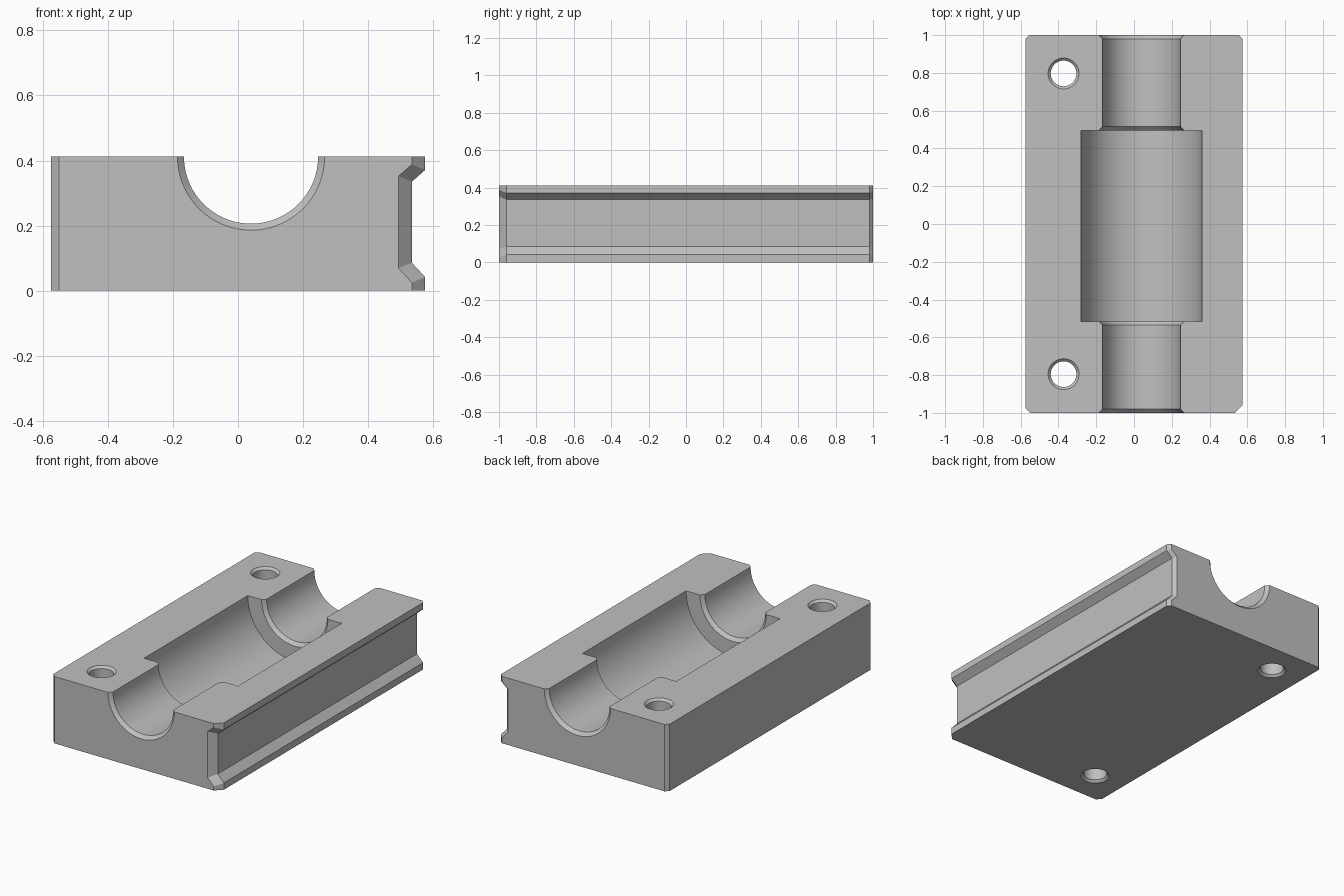
import bpy, bmesh
from math import radians, pi
from mathutils import Matrix, Vector

cube = bpy.data.objects.get("Cube")
if cube:
    bpy.data.objects.remove(cube)

TOP = 0.412
grey = bpy.data.materials.new("light_grey")
grey.use_nodes = True
colour = (0.53, 0.53, 0.53, 1)
grey.diffuse_color = colour
grey.node_tree.nodes["Principled BSDF"].inputs["Base Color"].default_value = colour


def loft(name, rings):
    """Skin equal-length closed rings and cap both ends."""
    bm = bmesh.new()
    loops = [[bm.verts.new(p) for p in ring] for ring in rings]
    for a, b in zip(loops, loops[1:]):
        for i in range(len(a)):
            j = (i + 1) % len(a)
            bm.faces.new((a[i], a[j], b[j], b[i]))
    bm.faces.new(loops[0])
    bm.faces.new(loops[-1])
    bmesh.ops.recalc_face_normals(bm, faces=bm.faces)
    mesh = bpy.data.meshes.new(name)
    bm.to_mesh(mesh)
    bm.free()
    mesh.materials.append(grey)
    obj = bpy.data.objects.new(name, mesh)
    bpy.context.collection.objects.link(obj)
    return obj


def turned(name, profile, matrix, sides):
    """Solid of revolution from (position, radius) pairs along local z."""
    rings = []
    for pos, rad in profile:
        rings.append([matrix @ (Matrix.Rotation(2 * pi * k / sides, 4, 'Z') @ Vector((rad, 0, pos)))
                      for k in range(sides)])
    return loft(name, rings)


def section(y, left, inset, shrink):
    """Block cross-section with a V-sided groove along its +x side."""
    outer, inner = 0.575 - inset, 0.534 - inset
    s = shrink
    pts = [(left, 0), (outer, 0), (outer, 0.042 - s), (inner, 0.086 - s),
           (inner, 0.335 + s), (outer, 0.371 + s), (outer, TOP), (left, TOP)]
    return [(x, y, z) for x, z in pts]


# Block with chamfered end corners that follow the groove
block = loft("bearing_block", [
    section(-1, -0.55, 0.041, 0.017),
    section(-0.975, -0.575, 0.0154, 0.0064),
    section(-0.959, -0.575, 0, 0),
    section(0.98, -0.575, 0, 0),
    section(1, -0.555, 0.02, 0.008)])

# Stepped shaft bore with small lead-in chamfers
R, C = 0.206, 0.226
along_y = Matrix.Translation((0.04, 0, TOP)) @ Matrix.Rotation(radians(-90), 4, 'X')
cutters = [turned("bore_cutter", [
    (-1.02, C + 0.02), (-0.98, R), (-0.535, R), (-0.515, C), (-0.515, 0.32),
    (0.495, 0.32), (0.495, C), (0.515, R), (0.98, R), (1.02, C + 0.02)], along_y, 96)]

# Bolt holes, countersunk at both ends
r, c = 0.068, 0.082
for i, y in enumerate((-0.795, 0.797)):
    cutters.append(turned(f"bolt_hole_cutter_{i + 1}", [
        (-0.02, c + 0.02), (c - r, r), (TOP - c + r, r), (TOP + 0.02, c + 0.02)],
        Matrix.Translation((-0.373, y, 0)), 48))

bpy.ops.object.select_all(action='DESELECT')
bpy.context.view_layer.objects.active = block
block.select_set(True)
for cutter in cutters:
    mod = block.modifiers.new(cutter.name, 'BOOLEAN')
    mod.operation = 'DIFFERENCE'
    mod.solver = 'EXACT'
    mod.object = cutter
    bpy.ops.object.modifier_apply(modifier=mod.name)
    bpy.data.objects.remove(cutter)

bpy.ops.object.shade_smooth_by_angle(angle=radians(20))
